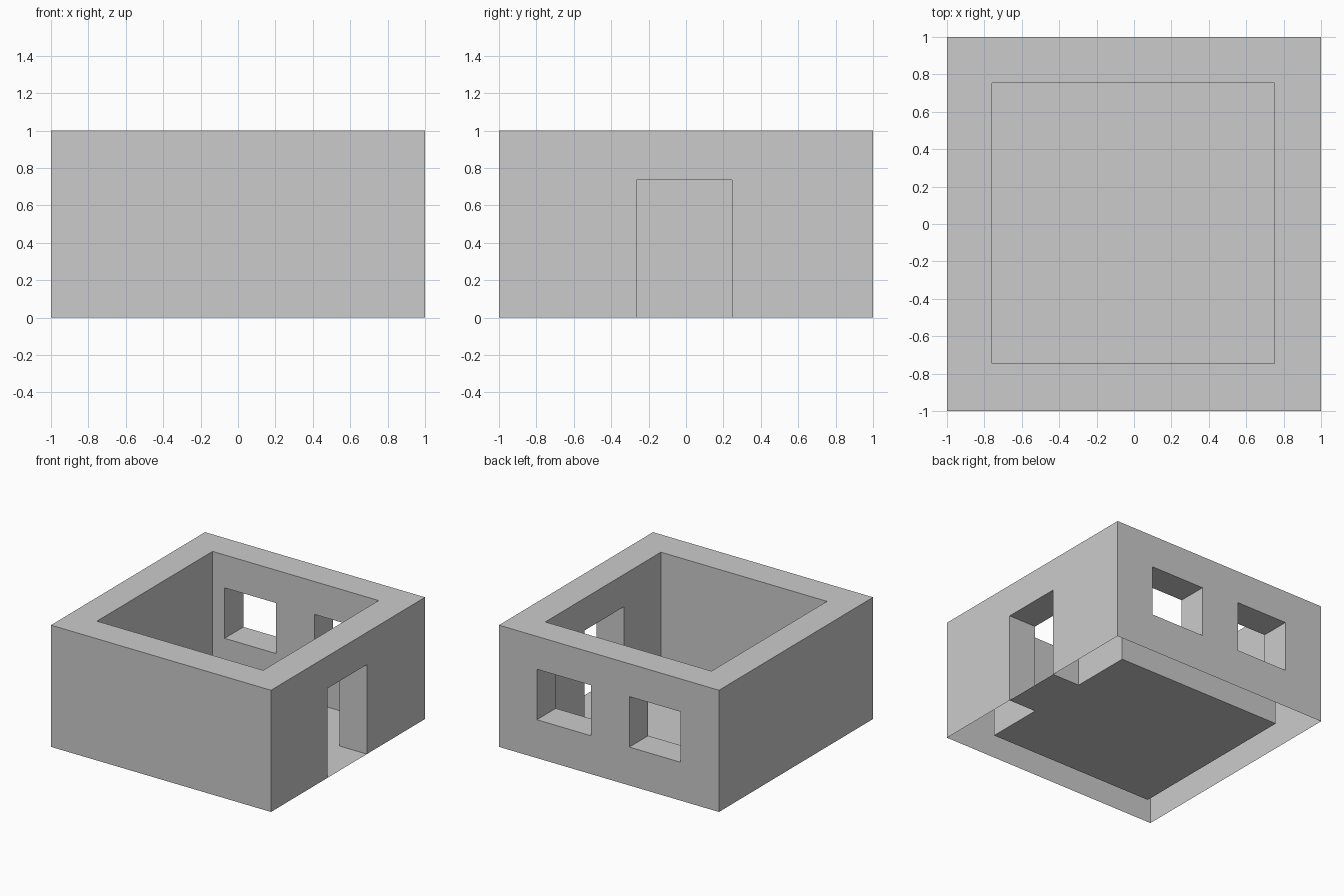
import bpy, bmesh
from mathutils import Vector

if "Cube" in bpy.data.objects:
    bpy.data.objects.remove(bpy.data.objects["Cube"])

X0, X1, Y0, Y1 = -0.76, 0.75, -0.745, 0.755      # inside of the room
D0, D1, DOOR_TOP = -0.265, 0.245, 0.735          # doorway


def box(name, lo, hi):
    lo, hi = Vector(lo), Vector(hi)
    bm = bmesh.new()
    bmesh.ops.create_cube(bm, size=1)
    for v in bm.verts:
        v.co = (lo + hi) / 2 + v.co * (hi - lo)
    mesh = bpy.data.meshes.new(name)
    bm.to_mesh(mesh)
    bm.free()
    ob = bpy.data.objects.new(name, mesh)
    bpy.context.collection.objects.link(ob)
    return ob


def cut(target, lo, hi):
    cutter = box("cutter", lo, hi)
    cutter.hide_render = True
    mod = target.modifiers.new("cut", 'BOOLEAN')
    mod.operation, mod.solver, mod.object = 'DIFFERENCE', 'EXACT', cutter
    bpy.context.view_layer.objects.active = target
    bpy.ops.object.modifier_apply(modifier=mod.name)
    bpy.data.objects.remove(cutter)


# Walls: solid block with the room, doorway and two back windows cut out
walls = box("walls", (-1, -1, 0), (1, 1, 1))
cut(walls, (X0, Y0, -0.5), (X1, Y1, 1.5))
cut(walls, (0.5, D0, -0.5), (1.5, D1, DOOR_TOP))
for a, b in ((-0.65, -0.185), (0.165, 0.655)):
    cut(walls, (a, 0.5, 0.315), (b, 1.5, 0.73))

# The walls are hollow and open underneath
bm = bmesh.new()
bm.from_mesh(walls.data)
under = [f for f in bm.faces if f.normal.z < -0.9 and f.calc_center_median().z < 0.01]
bmesh.ops.delete(bm, geom=under, context='FACES')
bm.to_mesh(walls.data)
bm.free()

# Floor: thin sheet that runs out through the doorway
outline = [(X0, Y0), (X1, Y0), (X1, D0), (1, D0), (1, D1), (X1, D1), (X1, Y1), (X0, Y1)]
mesh = bpy.data.meshes.new("floor")
mesh.from_pydata([(x, y, 0) for x, y in outline], [], [range(len(outline))])
bpy.context.collection.objects.link(bpy.data.objects.new("floor", mesh))
